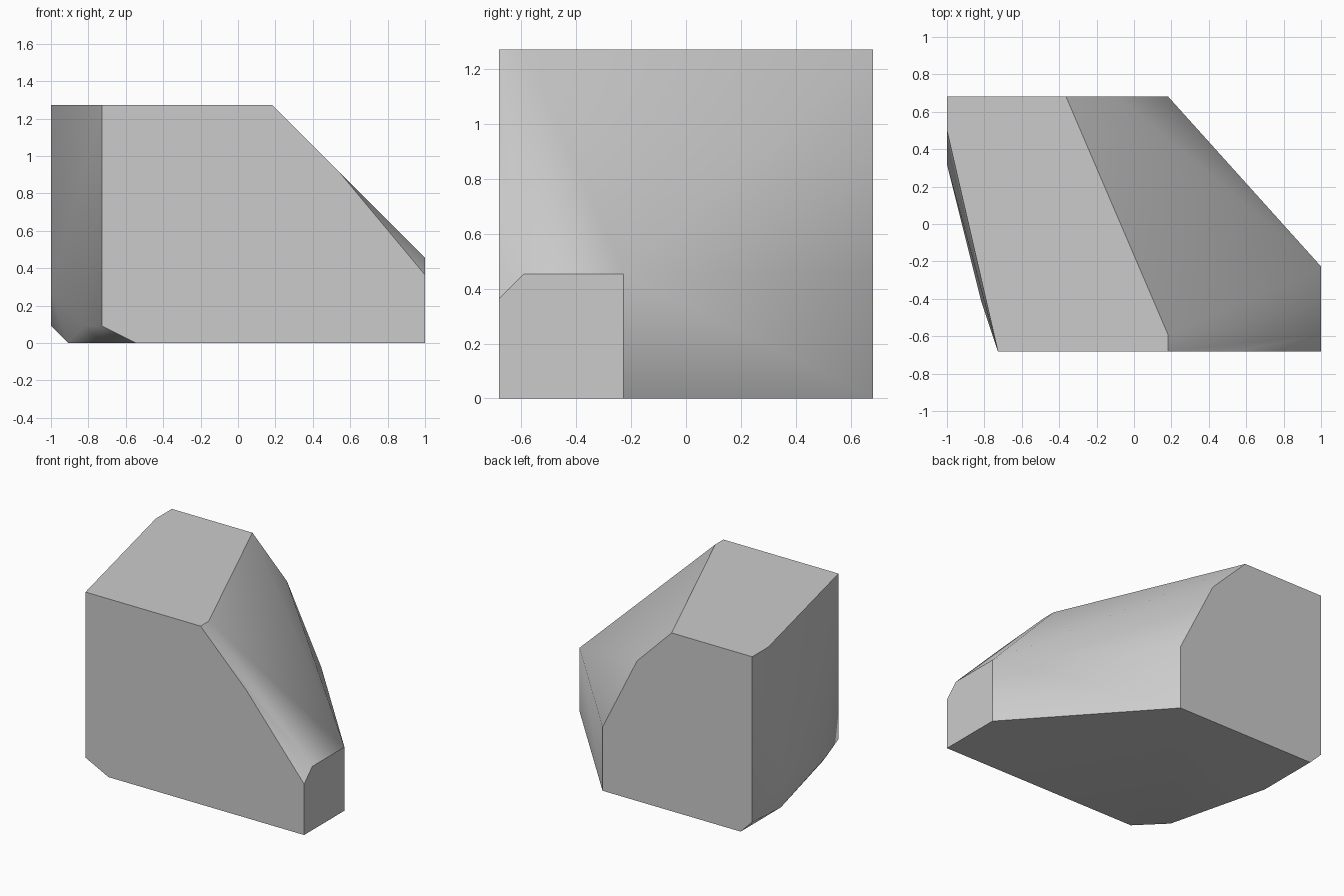
import bpy, bmesh, math
from mathutils import Vector

cube = bpy.data.objects.get("Cube")
if cube:
    bpy.data.objects.remove(cube, do_unlink=True)

# The block is a convex solid whose corners sit on a 22 x 15 x 14 unit grid
SIZE = Vector((22, 15, 14))
SCALE = 2 / SIZE.x


def to_world(i, j, k):
    return Vector((i - SIZE.x / 2, j - SIZE.y / 2, k)) * SCALE


top_outline = [(3, 0), (13, 0), (13, 1), (7, 15), (0, 15), (0, 13)]
bottom_outline = [(5, 0), (22, 0), (22, 5), (13, 15), (1, 15), (1, 10), (3, 2)]
right_slope = [(17, 0, 10), (22, 0, 4), (22, 1, 5), (22, 5, 5), (13, 15, 5), (10, 15, 11)]
left_lower_edge = [(3, 0, 1), (2, 3, 1), (0, 11, 3), (0, 15, 1)]

corners = [(i, j, SIZE.z) for i, j in top_outline]
corners += [(i, j, 0) for i, j in bottom_outline]
corners += right_slope + left_lower_edge

# Wrap the corners in a hull and merge the coplanar triangles
bm = bmesh.new()
for c in corners:
    bm.verts.new(to_world(*c))
bmesh.ops.convex_hull(bm, input=bm.verts[:])
bmesh.ops.dissolve_limit(bm, angle_limit=math.radians(0.5),
                         verts=bm.verts[:], edges=bm.edges[:])
bmesh.ops.recalc_face_normals(bm, faces=bm.faces[:])
mesh = bpy.data.meshes.new("chamfered_block")
bm.to_mesh(mesh)
bm.free()

block = bpy.data.objects.new("chamfered_block", mesh)
bpy.context.collection.objects.link(block)

# Plain grey material
grey = bpy.data.materials.new("plain_grey")
grey.use_nodes = True
colour = (0.6, 0.6, 0.6, 1)
grey.diffuse_color = colour
grey.node_tree.nodes["Principled BSDF"].inputs["Base Color"].default_value = colour
mesh.materials.append(grey)

# Smooth the shallow creases, keep the main edges crisp
bpy.ops.object.select_all(action='DESELECT')
block.select_set(True)
bpy.context.view_layer.objects.active = block
bpy.ops.object.shade_smooth_by_angle(angle=math.radians(40))
